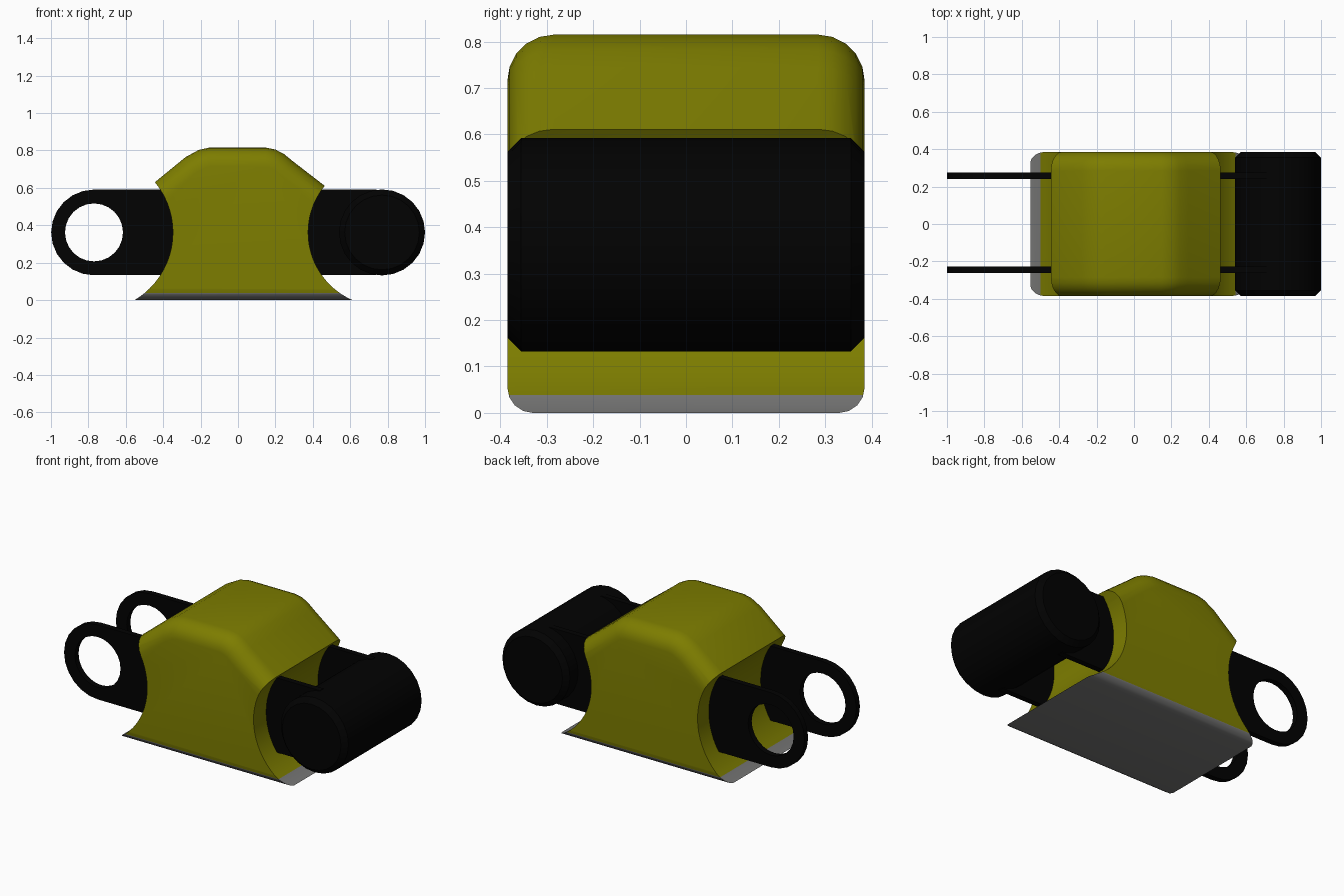
import bpy, bmesh, math

cube = bpy.data.objects.get("Cube")
if cube:
    bpy.data.objects.remove(cube, do_unlink=True)


def material(name, rgb):
    m = bpy.data.materials.new(name)
    m.use_nodes = True
    m.diffuse_color = (*rgb, 1)
    bsdf = next(n for n in m.node_tree.nodes if n.type == 'BSDF_PRINCIPLED')
    bsdf.inputs["Base Color"].default_value = (*rgb, 1)
    return m


OLIVE = material("olive yellow", (0.205, 0.205, 0.0))
GREY = material("grey", (0.19, 0.19, 0.187))
BLACK = material("black", (0.0005, 0.0005, 0.0005))

AXIS_X, AXIS_Z = 0.77, 0.362   # hinge axes at x = -/+ AXIS_X
HALF = 0.385                   # half width along y


def finish(name, bm, mats, smooth=True):
    bmesh.ops.recalc_face_normals(bm, faces=bm.faces)
    me = bpy.data.meshes.new(name)
    bm.to_mesh(me)
    bm.free()
    ob = bpy.data.objects.new(name, me)
    bpy.context.collection.objects.link(ob)
    for m in mats:
        me.materials.append(m)
    if smooth:
        shade(ob)
    return ob


def activate(ob):
    bpy.ops.object.select_all(action='DESELECT')
    ob.select_set(True)
    bpy.context.view_layer.objects.active = ob


def shade(ob):
    activate(ob)
    bpy.ops.object.shade_smooth_by_angle(angle=math.radians(35))


def extrude_y(bm, faces, depth):
    ret = bmesh.ops.extrude_face_region(bm, geom=faces, use_keep_orig=True)
    verts = [g for g in ret["geom"] if isinstance(g, bmesh.types.BMVert)]
    bmesh.ops.translate(bm, vec=(0, depth, 0), verts=verts)


def arc(cx, r, a0, a1, n):
    """Points on a circle around a hinge axis, in the xz plane."""
    return [(cx + r * math.cos(a0 + (a1 - a0) * i / n),
             AXIS_Z + r * math.sin(a0 + (a1 - a0) * i / n)) for i in range(n + 1)]


def cylinder(name, cx, r, half, n, bevel=0.0):
    bm = bmesh.new()
    ring = [bm.verts.new((x, -half, z)) for x, z in arc(cx, r, 0, 2 * math.pi, n)[:-1]]
    extrude_y(bm, [bm.faces.new(ring)], 2 * half)
    if bevel:
        rims = [e for e in bm.edges if abs(e.verts[0].co.y - e.verts[1].co.y) < 1e-5]
        bmesh.ops.bevel(bm, geom=rims, offset=bevel, segments=1, affect='EDGES', profile=0.5)
    return finish(name, bm, [BLACK], smooth=bevel > 0)


# Body: domed profile with rounded front and back edges
profile = [(-0.75, 0), (0.75, 0), (0.75, 0.39), (0.29, 0.745), (0.245, 0.782),
           (0.20, 0.805), (0.15, 0.815), (-0.155, 0.815), (-0.21, 0.803),
           (-0.28, 0.765), (-0.75, 0.38)]
bm = bmesh.new()
extrude_y(bm, [bm.faces.new([bm.verts.new((x, -HALF, z)) for x, z in profile])], 2 * HALF)


def rims(test):
    return [e for e in bm.edges
            if abs(e.verts[0].co.y - e.verts[1].co.y) < 1e-5
            and abs(e.verts[0].co.x - e.verts[1].co.x) > 1e-4
            and test((e.verts[0].co.z + e.verts[1].co.z) / 2)]


bmesh.ops.bevel(bm, geom=rims(lambda z: z > 0.4), offset=0.10, segments=5,
                affect='EDGES', profile=0.5, clamp_overlap=False)
bmesh.ops.bevel(bm, geom=rims(lambda z: z < 0.001), offset=0.055, segments=4,
                affect='EDGES', profile=0.5, clamp_overlap=False)
body = finish("link_body", bm, [OLIVE, GREY], smooth=False)

# Scoop both ends around the hinge axes
for side, radius in ((-1, 0.422), (1, 0.395)):
    cutter = cylinder("scoop_cutter", side * AXIS_X, radius, 0.6, 64)
    cutter.hide_render = True
    mod = body.modifiers.new("scoop", 'BOOLEAN')
    mod.operation = 'DIFFERENCE'
    mod.solver = 'EXACT'
    mod.object = cutter
    activate(body)
    bpy.ops.object.modifier_apply(modifier=mod.name)
    bpy.data.objects.remove(cutter, do_unlink=True)

# Grey underside, cut off at a fixed height
GREY_Z = 0.039
bm = bmesh.new()
bm.from_mesh(body.data)
bmesh.ops.bisect_plane(bm, geom=bm.verts[:] + bm.edges[:] + bm.faces[:],
                       plane_co=(0, 0, GREY_Z), plane_no=(0, 0, 1))
for f in bm.faces:
    f.material_index = 1 if f.calc_center_median().z < GREY_Z else 0
bm.to_mesh(body.data)
bm.free()
shade(body)

# Hinge barrel at one end
cylinder("hinge_barrel", AXIS_X, 0.23, HALF, 24, bevel=0.03)


# Side plates with an eye at the other end
def link_plate(name, y):
    n, r, hole, thick = 24, 0.229, 0.155, 0.035
    bm = bmesh.new()
    start = -math.pi / 2

    def ring(radius):
        return [bm.verts.new((x, y - thick / 2, z))
                for x, z in arc(-AXIS_X, radius, start, start + 2 * math.pi, n)[:-1]]

    outer, inner = ring(r), ring(hole)
    faces = [bm.faces.new((outer[i], outer[(i + 1) % n], inner[(i + 1) % n], inner[i]))
             for i in range(n)]
    ends = [bm.verts.new((AXIS_X - 0.03, y - thick / 2, AXIS_Z + s * r)) for s in (1, -1)]
    faces.append(bm.faces.new((outer[:n // 2 + 1] + ends)[::-1]))
    extrude_y(bm, faces, thick)
    return finish(name, bm, [BLACK])


link_plate("front_link_plate", -0.245)
link_plate("back_link_plate", 0.258)
